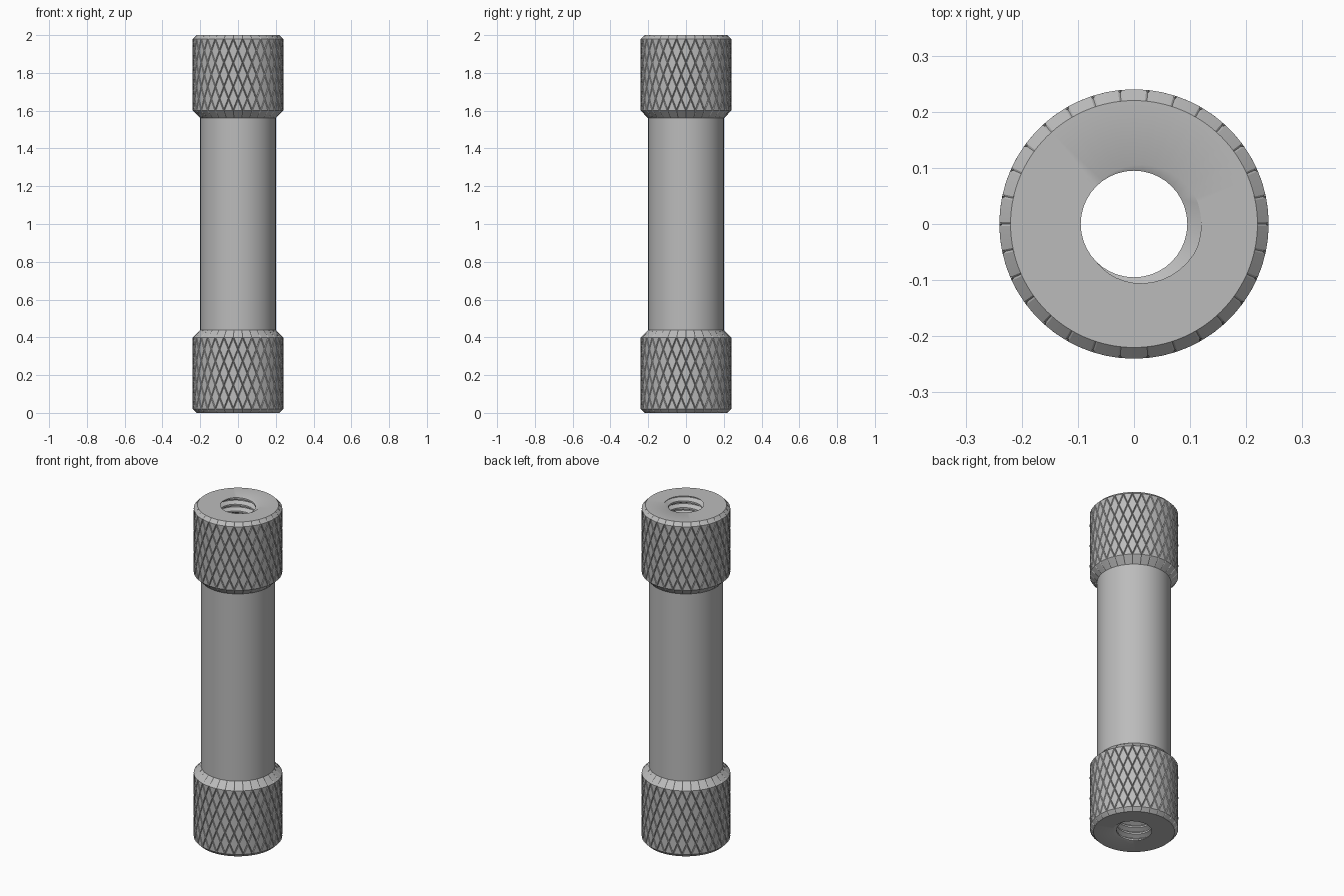
import bpy, bmesh
from math import cos, sin, pi, tau
from mathutils import Vector

cube = bpy.data.objects.get("Cube")
if cube:
    bpy.data.objects.remove(cube, do_unlink=True)

HEIGHT = 2.0
GRIP_R, SHAFT_R, CAP_R = 0.24, 0.20, 0.22
GROOVE_R = 0.2345          # bottom of the knurl grooves
AROUND, ROWS = 30, 6       # diamonds around, half diamonds up
FLAT = 0.86                # share of each diamond left uncut
MINOR, MAJOR, PITCH = 0.095, 0.12, 0.04

metal = bpy.data.materials.new("plain_grey_metal")
metal.use_nodes = True
GREY = (0.5, 0.5, 0.5, 1)
metal.diffuse_color = GREY
metal.node_tree.nodes["Principled BSDF"].inputs["Base Color"].default_value = GREY


def polar(angle, r, z):
    return Vector((r * cos(angle), r * sin(angle), z))


def finish(bm, name):
    bmesh.ops.remove_doubles(bm, verts=bm.verts, dist=1e-5)
    mesh = bpy.data.meshes.new(name)
    bm.to_mesh(mesh)
    bm.free()
    mesh.materials.append(metal)
    obj = bpy.data.objects.new(name, mesh)
    bpy.context.collection.objects.link(obj)
    bpy.ops.object.select_all(action='DESELECT')
    obj.select_set(True)
    bpy.context.view_layer.objects.active = obj
    bpy.ops.object.shade_smooth_by_angle(angle=pi / 6)


def add_face(bm, points):
    return bm.faces.new([bm.verts.new(p) for p in points])


# Knurled grip: raised diamonds between crossing grooves, chamfered at both ends
def knurled_grip(name, z0, z1, low_ring, high_ring):
    bm = bmesh.new()
    step, h = tau / AROUND, (z1 - z0) / ROWS
    for k in range(ROWS + 1):
        z = z0 + k * h
        for i in range(AROUND):
            mid = (i + (0.5 if k % 2 == 0 else 0)) * step

            def corner(da, dz, r, scale=1):
                return polar(mid + da * step / 2 * scale, r, z + dz * h * scale)

            right, up, left, down = (1, 0), (0, 1), (-1, 0), (0, -1)
            if k == 0:
                loop = [right, up, left]
            elif k == ROWS:
                loop = [left, down, right]
            else:
                loop = [right, up, left, down, right]
            centre = polar(mid, GRIP_R, z)
            for a, b in zip(loop, loop[1:]):
                top_a, top_b = corner(*a, GRIP_R, FLAT), corner(*b, GRIP_R, FLAT)
                add_face(bm, [corner(*a, GROOVE_R), corner(*b, GROOVE_R), top_b, top_a])
                add_face(bm, [centre, top_a, top_b])
            # Chamfer following the notched rim
            if k in (0, ROWS):
                ring_r, ring_z = low_ring if k == 0 else high_ring
                rim = [(-1, GROOVE_R), (-FLAT, GRIP_R), (0, GRIP_R),
                       (FLAT, GRIP_R), (1, GROOVE_R)]
                for (a, ra), (b, rb) in zip(rim, rim[1:]):
                    a, b = mid + a * step / 2, mid + b * step / 2
                    quad = [polar(a, ring_r, ring_z), polar(b, ring_r, ring_z),
                            polar(b, rb, z), polar(a, ra, z)]
                    add_face(bm, quad if k == 0 else quad[::-1])
    finish(bm, name)


knurled_grip("lower_knurled_grip", 0.02, 0.40, (CAP_R, 0), (SHAFT_R, 0.44))
knurled_grip("upper_knurled_grip", 1.60, 1.98, (SHAFT_R, 1.56), (CAP_R, HEIGHT))

# Plain shaft between the grips
bm = bmesh.new()
SIDES = 120
for j in range(SIDES):
    a, b = tau * j / SIDES, tau * (j + 1) / SIDES
    add_face(bm, [polar(a, SHAFT_R, 0.44), polar(b, SHAFT_R, 0.44),
                  polar(b, SHAFT_R, 1.56), polar(a, SHAFT_R, 1.56)])
finish(bm, "shaft")

# Threaded through bore: one helical groove, trimmed flush at both ends
bm = bmesh.new()
SEG = 40
thread = [(-0.0625, MAJOR), (0.0625, MAJOR), (0.375, MINOR), (0.625, MINOR)]
turns = range(-2, round(HEIGHT / PITCH) + 2)
profile = [(turn + off, r) for turn in turns for off, r in thread]
grid = [[bm.verts.new(polar(tau * j / SEG, r, (t + j / SEG) * PITCH))
         for t, r in profile] for j in range(SEG + 1)]
for near, far in zip(grid, grid[1:]):
    for k in range(len(profile) - 1):
        bm.faces.new((near[k], near[k + 1], far[k + 1], far[k]))
bmesh.ops.remove_doubles(bm, verts=bm.verts, dist=1e-5)
for z, way in ((0, -1), (HEIGHT, 1)):
    bmesh.ops.bisect_plane(bm, geom=bm.verts[:] + bm.edges[:] + bm.faces[:], dist=1e-5,
                           plane_co=(0, 0, z), plane_no=(0, 0, way), clear_outer=True)

# Flat end faces from the bore out to the chamfer
for z, way in ((0, -1), (HEIGHT, 1)):
    edges = [e for e in bm.edges if e.is_boundary
             and all(abs(v.co.z - z) < 1e-4 for v in e.verts)]
    ring = [bm.verts.new(polar(tau * j / SIDES, CAP_R, z)) for j in range(SIDES)]
    edges += [bm.edges.new((ring[j - 1], ring[j])) for j in range(SIDES)]
    made = bmesh.ops.triangle_fill(bm, edges=edges, use_beauty=True, normal=(0, 0, way))
    for f in made["geom"]:
        if isinstance(f, bmesh.types.BMFace):
            f.normal_update()
            if f.normal.z * way < 0:
                f.normal_flip()
finish(bm, "threaded_bore_and_end_faces")
